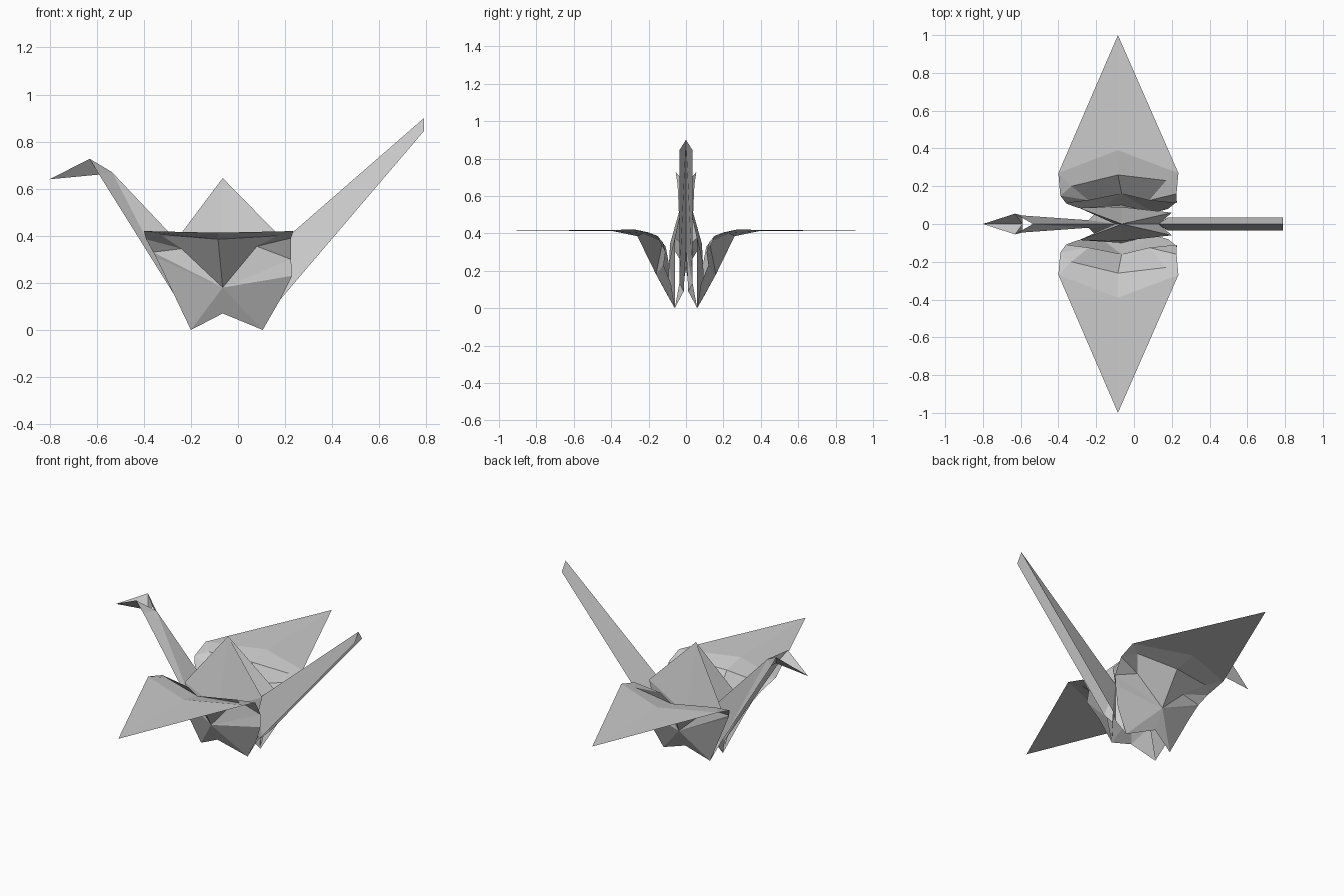
import bpy

if "Cube" in bpy.data.objects:
    bpy.data.objects.remove(bpy.data.objects["Cube"])

paper = bpy.data.materials.new("paper grey")
paper.diffuse_color = (0.6, 0.6, 0.6, 1)
paper.use_nodes = True
paper.node_tree.nodes["Principled BSDF"].inputs["Base Color"].default_value = paper.diffuse_color

# Shared fold points on the +y half
P = dict(
    tip=(-.085, 1, .413), wl=(-.4, .27, .42), wr=(.235, .27, .42), mid=(-.085, .39, .412),
    root=(-.085, .26, .385), rl=(-.33, .2, .405), rr=(.17, .23, .4),
    ml=(-.24, .125, .345), mr=(.08, .125, .355), dip=(-.065, .16, .18),
    ql=(-.39, .15, .385), qr=(.225, .16, .39), gl=(-.36, .11, .33), gr=(.225, .11, .3),
    el=(-.35, .105, .31), er=(.23, .12, .23), sl=(-.31, .09, .23), sr=(.18, .08, .13),
    legl=(-.2, .06, 0), legr=(.105, .06, 0), notch=(-.065, .1, .07),
    peak=(-.065, 0, .645), kl=(-.29, .085, .345), kr=(.2, .06, .375), belly=(-.065, .09, .25),
    vl=(-.1, 0, .21), vr=(.13, 0, .325),
    nape=(-.535, 0, .67), crown=(-.63, .055, .727), jaw=(-.59, .045, .66), throat=(-.59, 0, .66),
    beak=(-.8, 0, .64), neckbase=(-.24, .02, .1),
    tailtop=(.79, 0, .9), tailend=(.79, .035, .845), tailmid=(.18, .035, .13), tailbase=(.14, .012, .09),
)


def sheet(name, faces):
    """Folded paper sheet from named points, mirrored across y = 0."""
    faces = [f.split() for f in faces]
    names = list(dict.fromkeys(n for f in faces for n in f))
    me = bpy.data.meshes.new(name)
    me.from_pydata([P[n] for n in names], [], [[names.index(n) for n in f] for f in faces])
    me.materials.append(paper)
    ob = bpy.data.objects.new(name, me)
    bpy.context.collection.objects.link(ob)
    m = ob.modifiers.new("mirror", 'MIRROR')
    m.use_axis = (False, True, False)
    m.use_clip = True
    return ob


# Flat wings with a soft dip toward the root
sheet("wings", ["tip wl mid", "tip mid wr", "wl rl root mid", "mid root rr wr"])

# Folds that drop from the wing root to the body
sheet("wing_folds", [
    "root rl ml dip", "root dip mr rr",
    "wl ql rl", "rl ql ml", "ql gl ml", "gl el dip", "gl dip ml",
    "wr rr qr", "rr mr qr", "qr mr gr", "gr mr dip", "gr dip er"])

# Outer body panels ending in the leg points
sheet("body", ["dip el sl legl", "dip legl notch", "dip notch legr", "dip legr sr er"])

# Raised back: sides and folded-in ends
sheet("back_hump", [
    "peak kl belly", "peak belly kr", "peak vl kl", "peak kr vr",
    "kl legl notch", "kl notch belly", "belly notch legr", "belly legr kr"])

# Neck and reverse-folded head
sheet("neck", ["nape vl neckbase", "nape neckbase jaw", "nape jaw crown", "vl neckbase legl"])
sheet("head", ["beak throat crown", "crown throat jaw"])

# Tail folded along its ridge
sheet("tail", ["tailtop tailend tailmid vr", "vr tailmid tailbase", "vr tailbase legr"])
